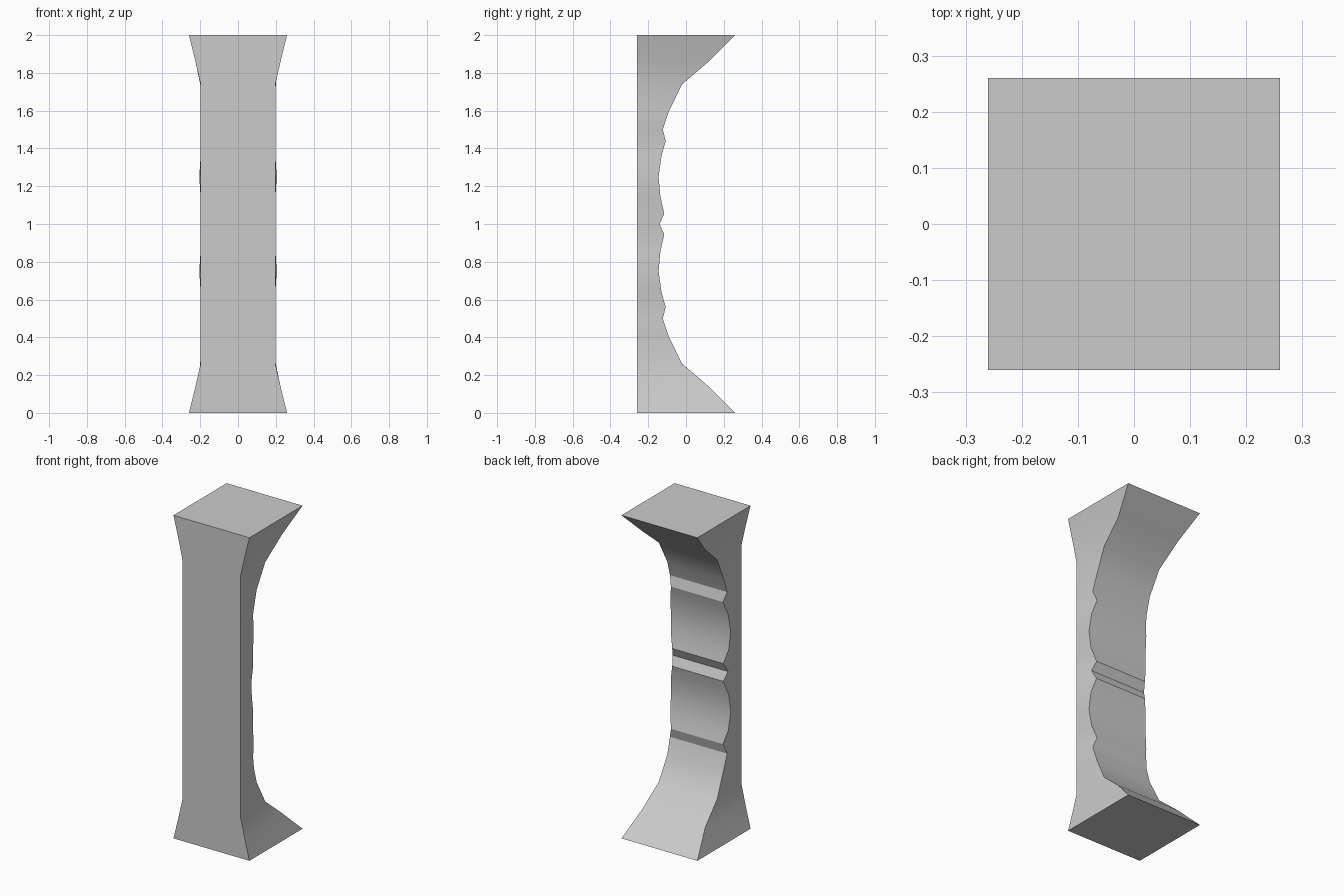
import bpy, bmesh

if "Cube" in bpy.data.objects:
    bpy.data.objects.remove(bpy.data.objects["Cube"])

# Lower-half grip profile: z, back y, back half-width
HALF = [(0, .26, .26), (.14, .12, .215), (.26, -.02, .20), (.405, -.092, .192),
        (.5, -.123, .196), (.56, -.107, .178), (.64, -.13, .198), (.75, -.145, .205),
        (.86, -.135, .198), (.945, -.115, .175), (1.0, -.14, .19)]
# Mirror the profile about mid height
PROFILE = HALF + [(2 - z, y, w) for z, y, w in reversed(HALF[:-1])]


def front_half_width(z):
    end = min(z, 2 - z)
    return .26 - .062 * min(end / .25, 1)


# Column: four-cornered sections lofted up the height
bm = bmesh.new()
rings = []
for z, y, w in PROFILE:
    f = front_half_width(z)
    rings.append([bm.verts.new(p) for p in
                  ((-f, -.26, z), (f, -.26, z), (w, y, z), (-w, y, z))])
for a, b in zip(rings, rings[1:]):
    for i in range(4):
        j = (i + 1) % 4
        bm.faces.new((a[i], a[j], b[j], b[i]))
# End caps
bm.faces.new(rings[0][::-1])
bm.faces.new(rings[-1])
bmesh.ops.recalc_face_normals(bm, faces=bm.faces)

mesh = bpy.data.meshes.new("grip_column")
bm.to_mesh(mesh)
bm.free()
obj = bpy.data.objects.new("grip_column", mesh)
bpy.context.collection.objects.link(obj)

# Smooth the curved grip while keeping the ridges sharp
bpy.context.view_layer.objects.active = obj
obj.select_set(True)
bpy.ops.object.shade_smooth_by_angle(angle=.52)
